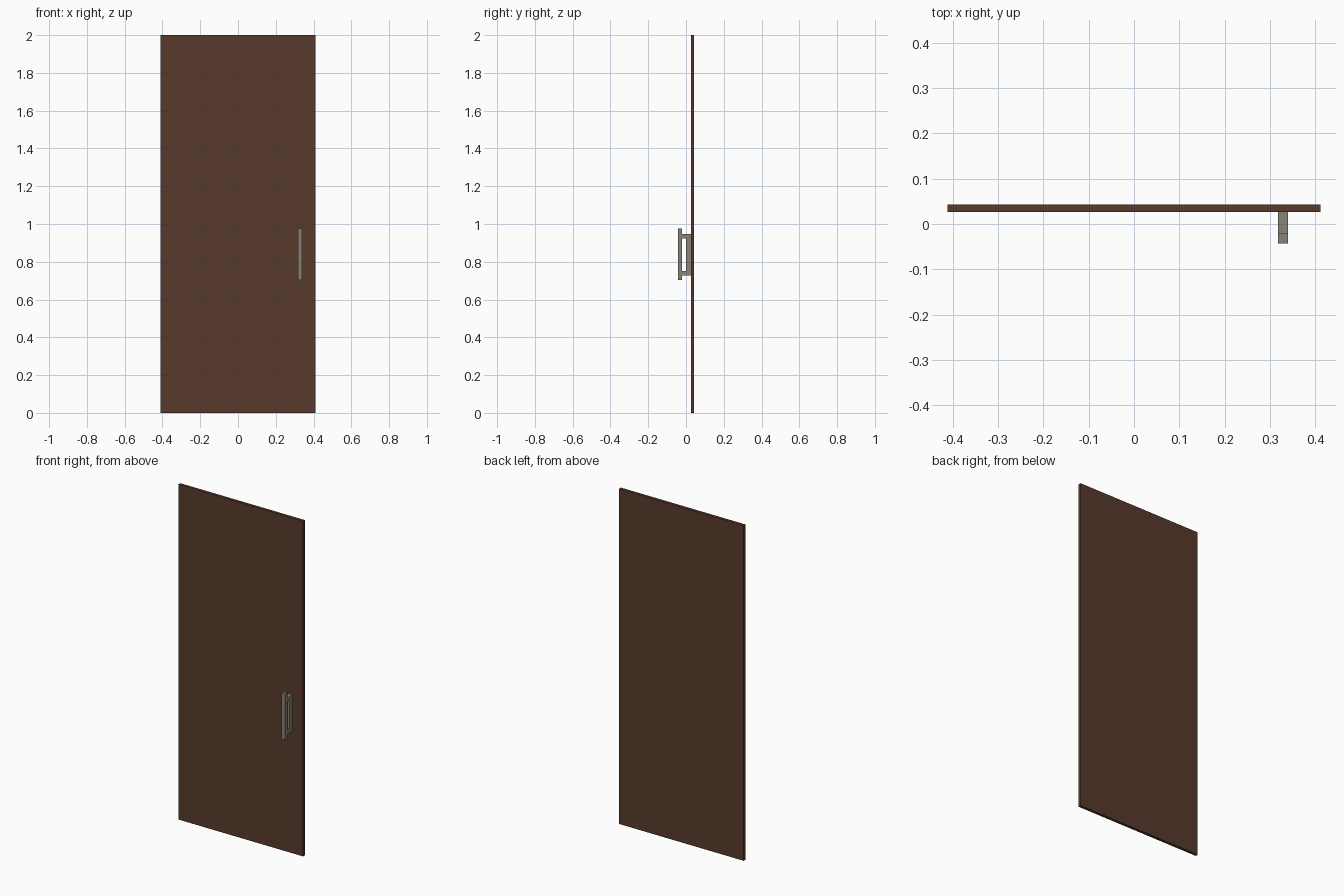
import bpy

if "Cube" in bpy.data.objects:
    bpy.data.objects.remove(bpy.data.objects["Cube"])


def material(name, rgb):
    m = bpy.data.materials.new(name)
    m.diffuse_color = (*rgb, 1.0)
    m.use_nodes = True
    m.node_tree.nodes["Principled BSDF"].inputs["Base Color"].default_value = m.diffuse_color
    return m


wood = material("dark_brown_wood", (0.098, 0.042, 0.025))
metal = material("warm_grey_metal", (0.254, 0.227, 0.181))


def box(name, xr, yr, zr, mat):
    """Box spanning the given min/max ranges."""
    bpy.ops.mesh.primitive_cube_add(size=1)
    o = bpy.context.object
    o.name = name
    ranges = (xr, yr, zr)
    for v in o.data.vertices:
        v.co = [a if c < 0 else b for c, (a, b) in zip(v.co, ranges)]
    o.data.materials.append(mat)
    return o


# Door panel
box("door_panel", (-0.411, 0.411), (0.026, 0.043), (0.0, 2.0), wood)

# Pull handle: front grip, back plate and two standoffs
HX = (0.318, 0.340)
box("handle_grip", HX, (-0.043, -0.021), (0.703, 0.975), metal)
box("handle_back_plate", HX, (0.0, 0.026), (0.75, 0.924), metal)
for name, z in (("lower", 0.728), ("upper", 0.924)):
    box(f"handle_standoff_{name}", HX, (-0.021, 0.026), (z, z + 0.022), metal)
